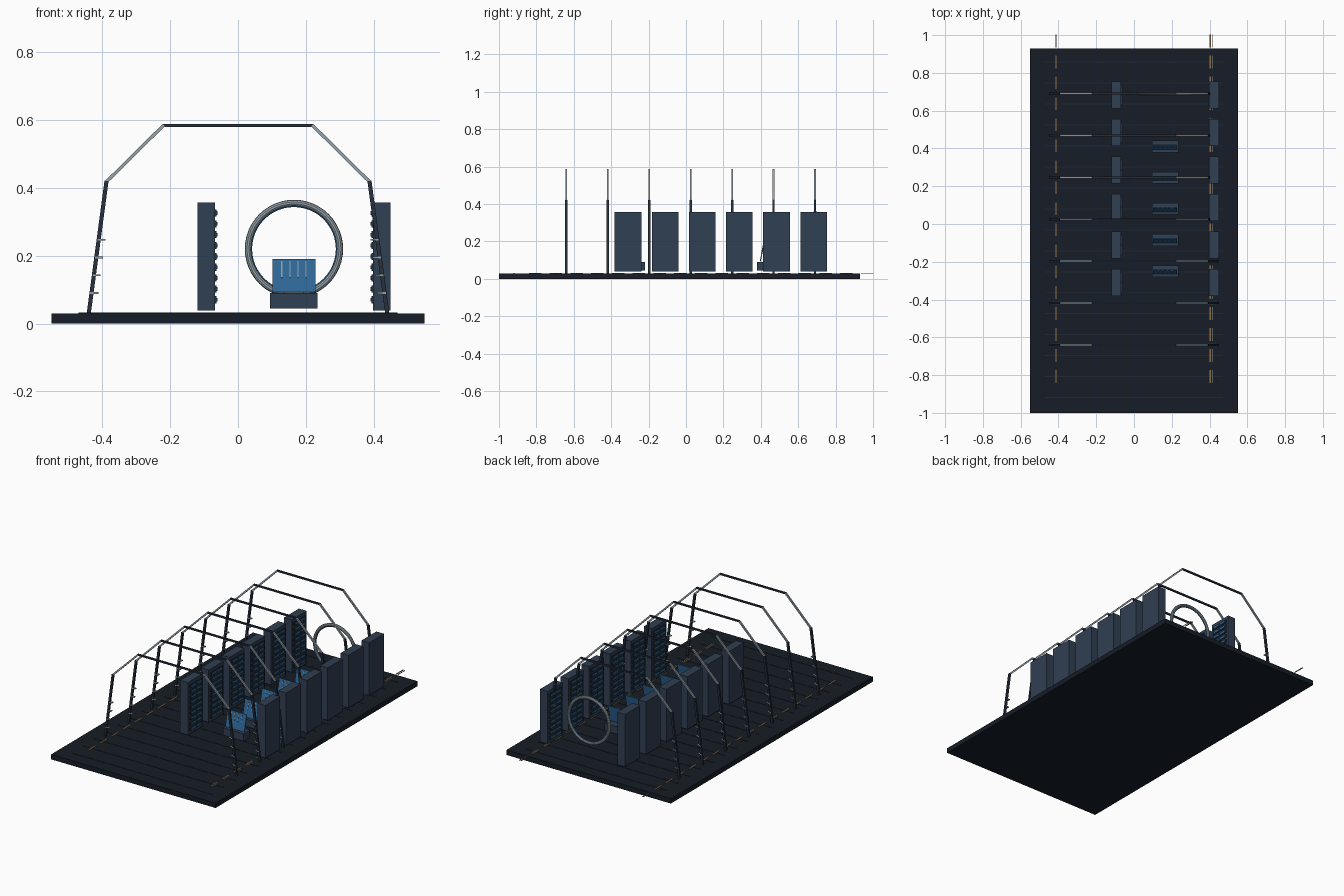
import bpy, bmesh, math
from mathutils import Vector, Matrix

if "Cube" in bpy.data.objects:
    bpy.data.objects.remove(bpy.data.objects["Cube"])


def mat(name, rgb):
    m = bpy.data.materials.new(name)
    m.diffuse_color = (*rgb, 1)
    m.use_nodes = True
    m.node_tree.nodes["Principled BSDF"].inputs["Base Color"].default_value = m.diffuse_color
    return m


FLOOR = mat("floor_dark", (0.008, 0.012, 0.02))
SEAM = mat("seam_dark", (0.014, 0.022, 0.034))
CABINET = mat("cabinet_blue_grey", (0.03, 0.05, 0.085))
METAL = mat("light_metal", (0.3, 0.36, 0.4))
FRAME = mat("dark_frame", (0.02, 0.03, 0.045))
BLUE = mat("screen_blue", (0.028, 0.14, 0.32))
AMBER = mat("amber", (0.35, 0.19, 0.05))


def add_box(bm, center, size, rot=None):
    m = Matrix.Translation(center)
    if rot:
        m = m @ rot
    bmesh.ops.create_cube(bm, size=1, matrix=m @ Matrix.Diagonal((*size, 1)))


def add_beam(bm, a, b, t):
    # square bar in the XZ plane between two points
    a, b = Vector(a), Vector(b)
    d = b - a
    rot = Matrix.Rotation(math.atan2(d.x, d.z), 4, 'Y')
    add_box(bm, (a + b) / 2, (t, t, d.length + t * 0.4), rot)


def finish(bm, name, material):
    me = bpy.data.meshes.new(name)
    bm.to_mesh(me)
    bm.free()
    me.materials.append(material)
    ob = bpy.data.objects.new(name, me)
    bpy.context.collection.objects.link(ob)
    return ob


def boxes(name, material, items):
    bm = bmesh.new()
    for it in items:
        add_box(bm, *it)
    return finish(bm, name, material)


# floor slab and cross seams
boxes("floor_slab", FLOOR, [((0, -0.035, 0.015), (1.1, 1.93, 0.03))])
boxes("floor_seams", SEAM,
      [((0, 0.857 - 0.111 * i, 0.0305), (0.94, 0.005, 0.003)) for i in range(17)])

# dashed guide lines along both sides, running past the back edge
dash_y = [-0.807 + 0.111 * i for i in range(17)]
boxes("guide_dashes", AMBER,
      [((x, y, 0.031), (0.006, 0.067, 0.003)) for x in (-0.412, 0.404) for y in dash_y])
boxes("guide_rail", METAL, [((0.415, y, 0.031), (0.003, 0.067, 0.003)) for y in dash_y])

# seven arched ribs
legs, slopes, tops, rungs = (bmesh.new() for _ in range(4))
for i in range(7):
    y = -0.64 + 0.2217 * i
    for s in (-1, 1):
        foot, knee, shoulder = (s * 0.44, y, 0.03), (s * 0.388, y, 0.418), (s * 0.22, y, 0.584)
        add_beam(legs, foot, knee, 0.012)
        add_beam(slopes, knee, shoulder, 0.0095)
        for k in range(4):
            z = 0.09 + 0.0525 * k
            x = 0.44 - 0.052 * (z - 0.03) / 0.388
            add_box(rungs, (s * (x - 0.008), y, z), (0.024, 0.014, 0.005))
    add_beam(tops, (-0.22, y, 0.584), (0.22, y, 0.584), 0.0095)
finish(legs, "rib_legs", FRAME)
finish(slopes, "rib_slopes", METAL)
finish(tops, "rib_top_bars", FRAME)
finish(rungs, "rib_brackets", METAL)

# two facing rows of cabinets, mirrored about the aisle
AISLE = 0.165
bodies, drawers, lights = [], [], []
for s in (-1, 1):
    for i in range(6):
        y = -0.31 + 0.1985 * i
        bodies.append(((AISLE + s * 0.259, y, 0.198), (0.052, 0.142, 0.318)))
        for k in range(9):
            z = 0.07 + 0.032 * k
            drawers.append(((AISLE + s * 0.231, y, z), (0.006, 0.116, 0.021)))
            for dy in (-0.026, 0.026):
                lights.append(((AISLE + s * 0.2275, y + dy, z), (0.003, 0.042, 0.011)))
boxes("cabinet_bodies", CABINET, bodies)
boxes("cabinet_drawers", FRAME, drawers)
boxes("cabinet_lights", BLUE, lights)

# consoles with leaning screens in the aisle
desks, screens, bars = [], [], []
tilt = Matrix.Rotation(math.radians(-12), 4, 'X')
for i in range(5):
    y = -0.25 + 0.165 * i
    desks.append(((AISLE, y, 0.067), (0.14, 0.062, 0.045)))
    c = Vector((AISLE, y - 0.003, 0.141))
    screens.append((c, (0.127, 0.005, 0.1), tilt))
    for k in range(4):
        off = tilt @ Vector((-0.036 + 0.024 * k, -0.0035, 0.018))
        bars.append((c + off, (0.003, 0.002, 0.05), tilt))
boxes("console_desks", CABINET, desks)
boxes("console_screens", BLUE, screens)
boxes("console_screen_bars", METAL, bars)

# ring gate at the end of the aisle
for name, major, minor, m in (("ring_gate", 0.1355, 0.0095, METAL),
                              ("ring_glow", 0.1265, 0.003, BLUE)):
    bpy.ops.mesh.primitive_torus_add(major_segments=48, minor_segments=10,
                                     major_radius=major, minor_radius=minor,
                                     location=(AISLE, 0.69, 0.22),
                                     rotation=(math.pi / 2, 0, 0))
    ob = bpy.context.object
    ob.name = name
    ob.data.materials.append(m)
    bpy.ops.object.shade_smooth_by_angle()
